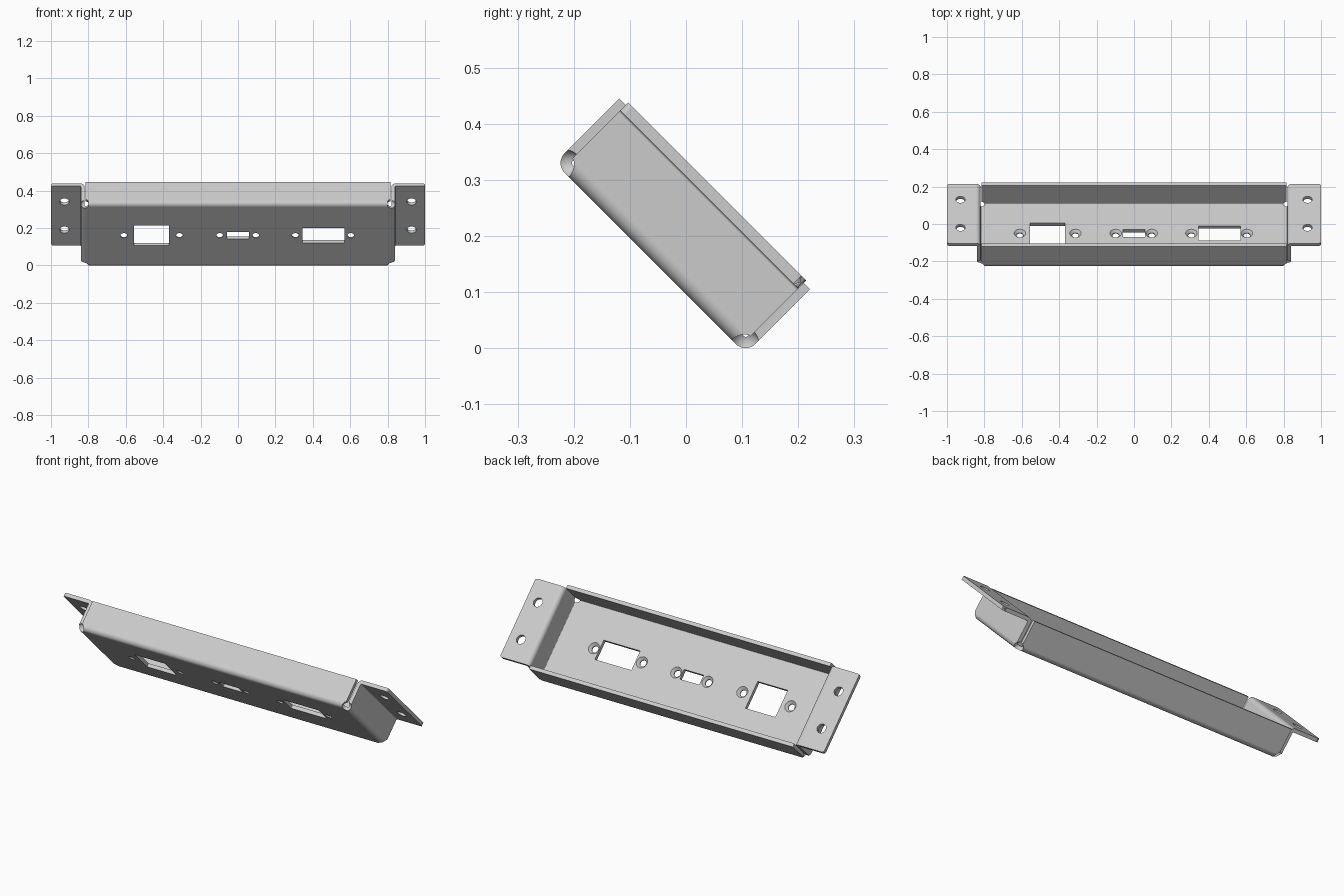
import bpy, bmesh, math
from mathutils import Vector, Matrix

if "Cube" in bpy.data.objects:
    bpy.data.objects.remove(bpy.data.objects["Cube"])

# Sheet sizes in the untilted frame: x long, y across, z normal to the plate
T = 0.02            # sheet thickness
R = 0.015           # bend radius on the sheet's middle line
PLATE = 0.078       # middle height of the plate
PLATE_X = 0.815     # half length of the plate
WALL_Y = 0.2243     # half width of end walls and ears
TILT = Matrix.Translation((0, -0.112, 0.112)) @ Matrix.Rotation(-math.pi / 4, 4, 'X')

grey = bpy.data.materials.new("sheet_metal_grey")
grey.use_nodes = True
COLOUR = (0.6, 0.6, 0.6, 1)
grey.diffuse_color = COLOUR
grey.node_tree.nodes["Principled BSDF"].inputs["Base Color"].default_value = COLOUR


def make_object(name, bm):
    bmesh.ops.recalc_face_normals(bm, faces=bm.faces)
    mesh = bpy.data.meshes.new(name)
    bm.to_mesh(mesh)
    bm.free()
    ob = bpy.data.objects.new(name, mesh)
    bpy.context.collection.objects.link(ob)
    mesh.materials.append(grey)
    ob.matrix_world = TILT
    return ob


def bent_section(corners, steps=8):
    """Closed outline of a sheet that follows a path with rounded right-angle bends."""
    pts = [Vector(c) for c in corners]
    d = [(b - a).normalized() for a, b in zip(pts, pts[1:])]
    line = [(pts[0], d[0])]
    for p, d1, d2 in zip(pts[1:-1], d, d[1:]):
        centre = p - d1 * R + d2 * R
        for i in range(steps + 1):
            a = i / steps * math.pi / 2
            q = centre + R * (d1 * math.sin(a) - d2 * math.cos(a))
            if (q - line[-1][0]).length > 1e-4:
                line.append((q, d1 * math.cos(a) + d2 * math.sin(a)))
    line.append((pts[-1], d[-1]))
    side = lambda s: [q + Vector((-t.y, t.x)) * s * T / 2 for q, t in line]
    return side(1), side(-1)


def sheet(corners, half, place):
    """Extrude a bent section from -half to half."""
    bm = bmesh.new()
    a, b = bent_section(corners)
    rings = [[[bm.verts.new(place(p, e)) for p in row] for row in (a, b)] for e in (-half, half)]
    (a0, b0), (a1, b1) = rings
    n = len(a0)
    for i in range(n - 1):
        for quad in ((a0, a1), (b0, b1), (a0, b0), (a1, b1)):
            p, q = quad
            bm.faces.new((p[i], p[i + 1], q[i + 1], q[i]))
    for i in (0, n - 1):
        bm.faces.new((a0[i], a1[i], b1[i], b0[i]))
    return bm


# Plate with its two long flanges
parts = [make_object("plate_and_long_flanges", sheet(
    [(-0.2305, 0.2305), (-0.2305, PLATE), (0.2305, PLATE), (0.2305, 0.2305)],
    PLATE_X, lambda p, e: (e, p.x, p.y)))]

# End walls that fold outward into mounting ears
for name, s in (("left_wall_and_ear", 1), ("right_wall_and_ear", -1)):
    bm = sheet([(PLATE_X, PLATE), (0.83, PLATE), (0.83, 0.227), (1.0, 0.227)],
               WALL_Y, lambda p, e: (s * p.x, e, p.y))
    tips = [e for e in bm.edges if all(abs(v.co.x) > 0.999 for v in e.verts)
            and abs(e.verts[0].co.y - e.verts[1].co.y) < 1e-4]
    bmesh.ops.bevel(bm, geom=tips, offset=0.012, segments=4, profile=0.5, affect='EDGES')
    parts.append(make_object(name, bm))

# Cutter for every opening
cut = bmesh.new()


def round_cut(x, y, levels, sides=32):
    rings = [[cut.verts.new((x + r * math.cos(2 * math.pi * i / sides),
                             y + r * math.sin(2 * math.pi * i / sides), z))
              for i in range(sides)] for z, r in levels]
    for lo, hi in zip(rings, rings[1:]):
        for i in range(sides):
            j = (i + 1) % sides
            cut.faces.new((lo[i], lo[j], hi[j], hi[i]))
    cut.faces.new(rings[0])
    cut.faces.new(rings[-1])


# Rectangular windows: x centre, width, height
for x, w, h in ((-0.4625, 0.185, 0.153), (0, 0.12, 0.055), (0.4575, 0.225, 0.11)):
    bmesh.ops.create_cube(cut, size=1, matrix=Matrix.Translation((x, 0, PLATE))
                          @ Matrix.Diagonal((w, h, 0.06, 1)))
# Countersunk screw holes beside the windows
for x in (-0.61, -0.313, -0.098, 0.095, 0.307, 0.603):
    round_cut(x, 0, [(0.05, 0.018), (0.074, 0.018), (0.088, 0.031), (0.1, 0.031)])
for sx in (-1, 1):
    for sy in (-1, 1):
        # Ear mounting holes
        round_cut(sx * 0.928, sy * 0.106, [(0.2, 0.025), (0.26, 0.025)])
        # Corner bend reliefs
        bmesh.ops.create_uvsphere(cut, u_segments=32, v_segments=16, radius=0.024,
                                  matrix=Matrix.Translation((sx * 0.82, sy * 0.225, 0.083)))
cutter = make_object("opening_cutter", cut)
cutter.hide_render = True

# Cut, then shade the bends smooth
for ob in parts:
    bpy.ops.object.select_all(action='DESELECT')
    bpy.context.view_layer.objects.active = ob
    ob.select_set(True)
    mod = ob.modifiers.new("openings", 'BOOLEAN')
    mod.object = cutter
    mod.solver = 'EXACT'
    bpy.ops.object.modifier_apply(modifier=mod.name)
    bpy.ops.object.shade_smooth_by_angle(angle=math.radians(30))
    weighted = ob.modifiers.new("flat_face_normals", 'WEIGHTED_NORMAL')
    weighted.keep_sharp = True
bpy.data.objects.remove(cutter)
